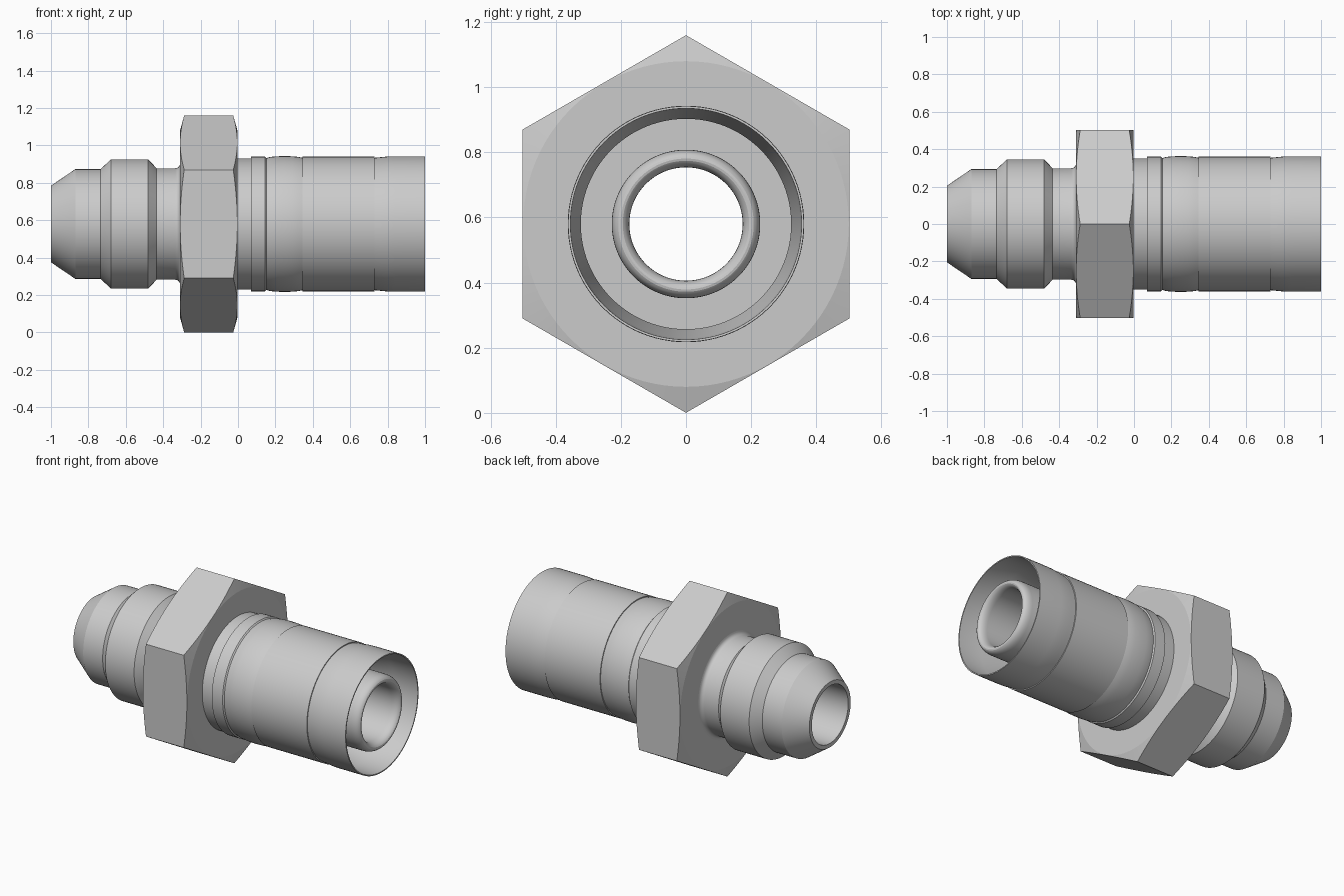
import bpy, bmesh, math

if "Cube" in bpy.data.objects:
    bpy.data.objects.remove(bpy.data.objects["Cube"])

N = 96          # segments round the axis
AXIS_Z = 0.58   # height of the fitting's axis


def lathe(name, profile, angle=20):
    """Revolve a closed (x, radius) loop about the x axis; radius and x may be functions of angle."""
    bm = bmesh.new()
    rings = []
    for i in range(N):
        t = 2 * math.pi * i / N
        ring = []
        for p in profile:
            x, r = p(t) if callable(p) else p
            ring.append(bm.verts.new((x, r * math.cos(t), AXIS_Z + r * math.sin(t))))
        rings.append(ring)
    m = len(profile)
    for i in range(N):
        a, b = rings[i], rings[(i + 1) % N]
        for j in range(m):
            k = (j + 1) % m
            bm.faces.new((a[j], a[k], b[k], b[j]))
    bmesh.ops.recalc_face_normals(bm, faces=bm.faces)
    me = bpy.data.meshes.new(name)
    bm.to_mesh(me)
    bm.free()
    ob = bpy.data.objects.new(name, me)
    bpy.context.collection.objects.link(ob)
    bpy.ops.object.select_all(action='DESELECT')
    ob.select_set(True)
    bpy.context.view_layer.objects.active = ob
    bpy.ops.object.shade_smooth_by_angle(angle=math.radians(angle))
    return ob


def arc(cx, cr, rx, rr, a0, a1, n=8):
    """Elliptical arc in the (x, radius) plane, angles in degrees."""
    pts = []
    for i in range(n + 1):
        a = math.radians(a0 + (a1 - a0) * i / n)
        pts.append((cx + rx * math.cos(a), cr + rr * math.sin(a)))
    return pts


# Bored stem: flared nose, thread, neck, collar and round-tipped hose nipple
stem = [(-1.0, 0.18), (-1.0, 0.205), (-0.87, 0.293), (-0.735, 0.293),
        (-0.68, 0.345), (-0.48, 0.345), (-0.435, 0.298)]
stem += arc(-0.335, 0.323, 0.025, 0.025, -90, 0, 5)
stem += [(-0.30, 0.35), (0.07, 0.35), (0.07, 0.36), (0.145, 0.36),
         (0.152, 0.353), (0.19, 0.34), (0.19, 0.228)]
stem += arc(0.945, 0.201, 0.05, 0.027, 90, -90, 12)
lathe("stem", stem)


# Hexagon nut with conical corner chamfers
def hex_radius(t):
    d = (t - math.pi / 6 + math.pi / 6) % (math.pi / 3)
    return 0.502 / math.cos(min(d, math.pi / 3 - d))


def corner(face_x, sign):
    def point(t):
        r = hex_radius(t)
        return face_x + sign * (r - 0.5) * 0.28, r
    return point


lathe("hex_nut", [(-0.31, 0.29), (-0.31, 0.5), corner(-0.31, 1),
                  corner(-0.003, -1), (-0.003, 0.5), (-0.003, 0.29)], 10)

# Crimp sleeve: rounded shoulder, straight barrel, flared open mouth
sleeve = [(0.152, 0.30), (0.152, 0.353), (0.175, 0.359), (0.21, 0.362), (0.25, 0.363),
          (0.29, 0.362), (0.32, 0.359), (0.345, 0.354), (0.345, 0.36),
          (0.73, 0.36), (0.73, 0.354), (0.76, 0.357), (0.80, 0.361), (0.84, 0.362),
          (1.0, 0.362), (1.0, 0.355), (0.84, 0.35), (0.73, 0.323),
          (0.2, 0.323), (0.2, 0.22), (0.17, 0.22)]
lathe("crimp_sleeve", sleeve)
